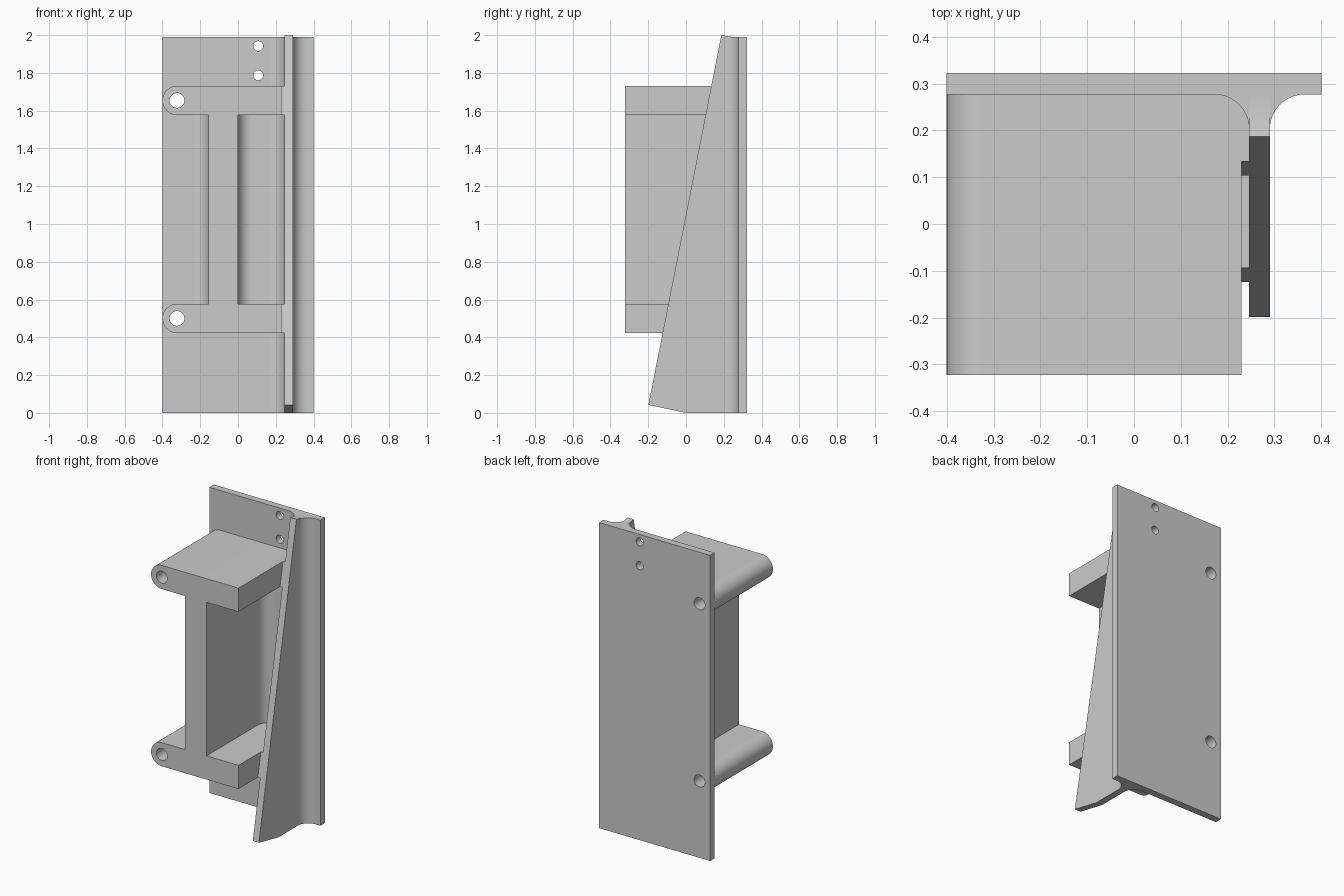
import bpy, bmesh
from math import sin, cos, radians
from mathutils import Vector

cube = bpy.data.objects.get("Cube")
if cube:
    bpy.data.objects.remove(cube, do_unlink=True)

grey = bpy.data.materials.new("plain grey")
grey.use_nodes = True
grey.diffuse_color = (0.6, 0.6, 0.6, 1)
grey.node_tree.nodes["Principled BSDF"].inputs["Base Color"].default_value = grey.diffuse_color

FILLET = 0.075
ARM_R = 0.077          # half the arm thickness
FRONT, FACE, BACK = -0.323, 0.277, 0.323
ARM_HEIGHTS = (0.5, 1.654)
PIN_X = -0.4 + ARM_R
RIB_LEFT, RIB_RIGHT = 0.246, 0.29
RIB_TIP, RIB_TOP = (-0.199, 0.042), (0.187, 2.0)


def arc(cx, cy, r, start, end, steps=16):
    angles = [radians(start + (end - start) * i / steps) for i in range(steps + 1)]
    return [(cx + r * cos(a), cy + r * sin(a)) for a in angles]


def prism(name, outline, axis, low, high):
    """Extrude a flat outline along the x, y or z axis."""
    place = {"x": lambda u, v, w: Vector((w, u, v)),
             "y": lambda u, v, w: Vector((u, w, v)),
             "z": lambda u, v, w: Vector((u, v, w))}[axis]
    bm = bmesh.new()
    base = bm.faces.new([bm.verts.new(place(u, v, low)) for u, v in outline])
    moved = bmesh.ops.extrude_face_region(bm, geom=[base], use_keep_orig=True)["geom"]
    shift = place(0, 0, high) - place(0, 0, low)
    bmesh.ops.translate(bm, vec=shift, verts=[g for g in moved if isinstance(g, bmesh.types.BMVert)])
    bmesh.ops.recalc_face_normals(bm, faces=bm.faces)
    mesh = bpy.data.meshes.new(name)
    bm.to_mesh(mesh)
    bm.free()
    obj = bpy.data.objects.new(name, mesh)
    bpy.context.collection.objects.link(obj)
    mesh.materials.append(grey)
    return obj


def activate(obj):
    bpy.ops.object.select_all(action="DESELECT")
    obj.select_set(True)
    bpy.context.view_layer.objects.active = obj


def drill(obj, x, z, radius):
    """Cut a round hole from front to back."""
    cutter = prism("hole_cutter", arc(x, z, radius, 0, 360, 32)[:-1], "y", -1, 1)
    cutter.hide_render = True
    mod = obj.modifiers.new("hole", "BOOLEAN")
    mod.operation, mod.solver, mod.object = "DIFFERENCE", "EXACT", cutter
    activate(obj)
    bpy.ops.object.modifier_apply(modifier=mod.name)
    bpy.data.objects.remove(cutter, do_unlink=True)


def flared(left, right, front):
    """Cross-section of a wall that flares into the plate on both sides."""
    y = FACE - FILLET
    return (arc(left - FILLET, y, FILLET, 90, 0) + [(left, front), (right, front)]
            + arc(right + FILLET, y, FILLET, 180, 90))


def slant(z):
    """Depth of the sloping rib edge at a height."""
    (y0, z0), (y1, z1) = RIB_TIP, RIB_TOP
    return y0 + (z - z0) * (y1 - y0) / (z1 - z0)


parts = []

# Back plate with pin holes and two small mounting holes
plate = prism("back_plate", [(-0.4, FACE), (0.4, FACE), (0.4, BACK), (-0.4, BACK)], "z", 0, 1.99)
for z in ARM_HEIGHTS:
    drill(plate, PIN_X, z, 0.039)
for z in (1.787, 1.942):
    drill(plate, 0.107, z, 0.026)
parts.append(plate)

# Tapering side rib and its flared root
parts.append(prism("side_rib", [RIB_TIP, (0, 0), (FACE, 0), (FACE, 1.99), (0.245, 1.99), RIB_TOP],
                   "x", RIB_LEFT, RIB_RIGHT))
parts.append(prism("rib_root", flared(RIB_LEFT, RIB_RIGHT, FACE - FILLET - 0.005), "z", 0, 1.99))

# Two round-ended arms, each tied to the rib
for label, z in zip(("lower", "upper"), ARM_HEIGHTS):
    low, high = z - ARM_R, z + ARM_R
    arm = prism(label + "_arm", arc(PIN_X, z, ARM_R, 90, 270, 32) + [(0.23, low), (0.23, high)],
                "y", FRONT, FACE)
    drill(arm, PIN_X, z, 0.039)
    parts.append(arm)
    parts.append(prism(label + "_arm_tie", [(slant(low), low), (FACE, low), (FACE, high),
                                            (slant(high), high)], "x", 0.23, RIB_LEFT))

# Upright web between the arms, with its flared root
parts.append(prism("web", flared(-0.155, 0, FRONT), "z",
                   ARM_HEIGHTS[0] + ARM_R, ARM_HEIGHTS[1] - ARM_R))

for part in parts:
    activate(part)
    bpy.ops.object.shade_smooth_by_angle(angle=radians(30))
